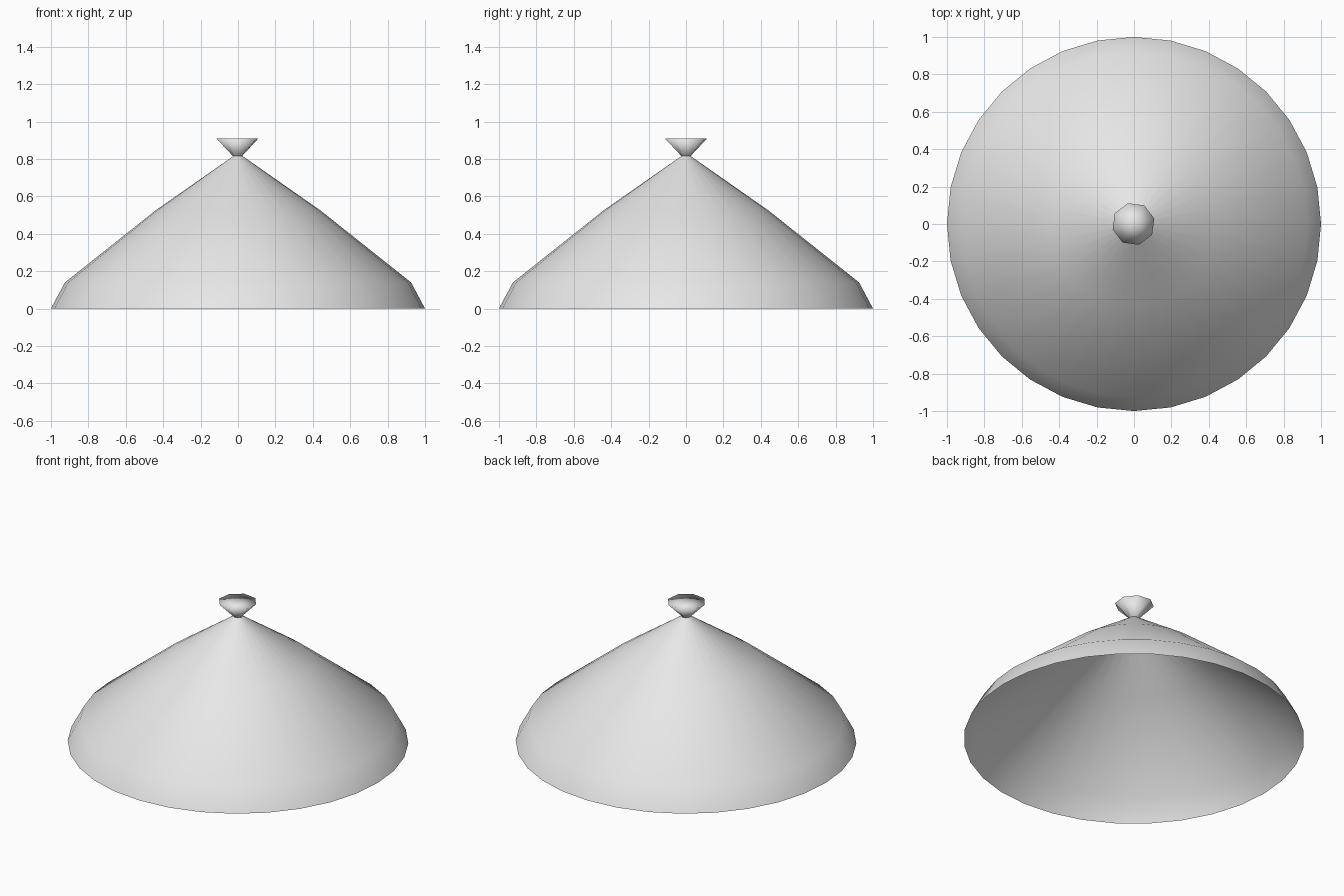
import bpy
import bmesh
from math import cos, sin, pi, radians

cube = bpy.data.objects.get("Cube")
if cube:
    bpy.data.objects.remove(cube, do_unlink=True)

grey = bpy.data.materials.new("light grey")
grey.use_nodes = True
colour = (0.8, 0.8, 0.8, 1)
grey.diffuse_color = colour
grey.node_tree.nodes["Principled BSDF"].inputs["Base Color"].default_value = colour


def lathe(name, profile, sides, turn=0.0, capped=False):
    """Revolve a bottom-to-top (radius, height) profile into a smooth thin shell."""
    bm = bmesh.new()
    rings = []
    for r, z in profile:
        angles = [turn + 2 * pi * i / sides for i in range(sides)]
        rings.append([bm.verts.new((r * cos(a), r * sin(a), z)) for a in angles])
    for low, high in zip(rings, rings[1:]):
        for i in range(sides):
            j = (i + 1) % sides
            bm.faces.new((low[i], low[j], high[j], high[i]))
    if capped:
        centre = bm.verts.new((0, 0, profile[-1][1]))
        top = rings[-1]
        for i in range(sides):
            bm.faces.new((top[i], top[(i + 1) % sides], centre))
    for face in bm.faces:
        face.smooth = True
    mesh = bpy.data.meshes.new(name)
    bm.to_mesh(mesh)
    bm.free()
    mesh.materials.append(grey)
    obj = bpy.data.objects.new(name, mesh)
    bpy.context.collection.objects.link(obj)
    return obj


# Wide open-bottomed shade with a turned-down lip
lathe("shade", [(1, 0), (0.925, 0.14), (0.44, 0.525), (0.025, 0.815)], 32)

# Small flared knob on the peak
knob = lathe("knob", [(0.025, 0.815), (0.115, 0.908)], 8, radians(15), capped=True)
knob.location.x = -0.003
